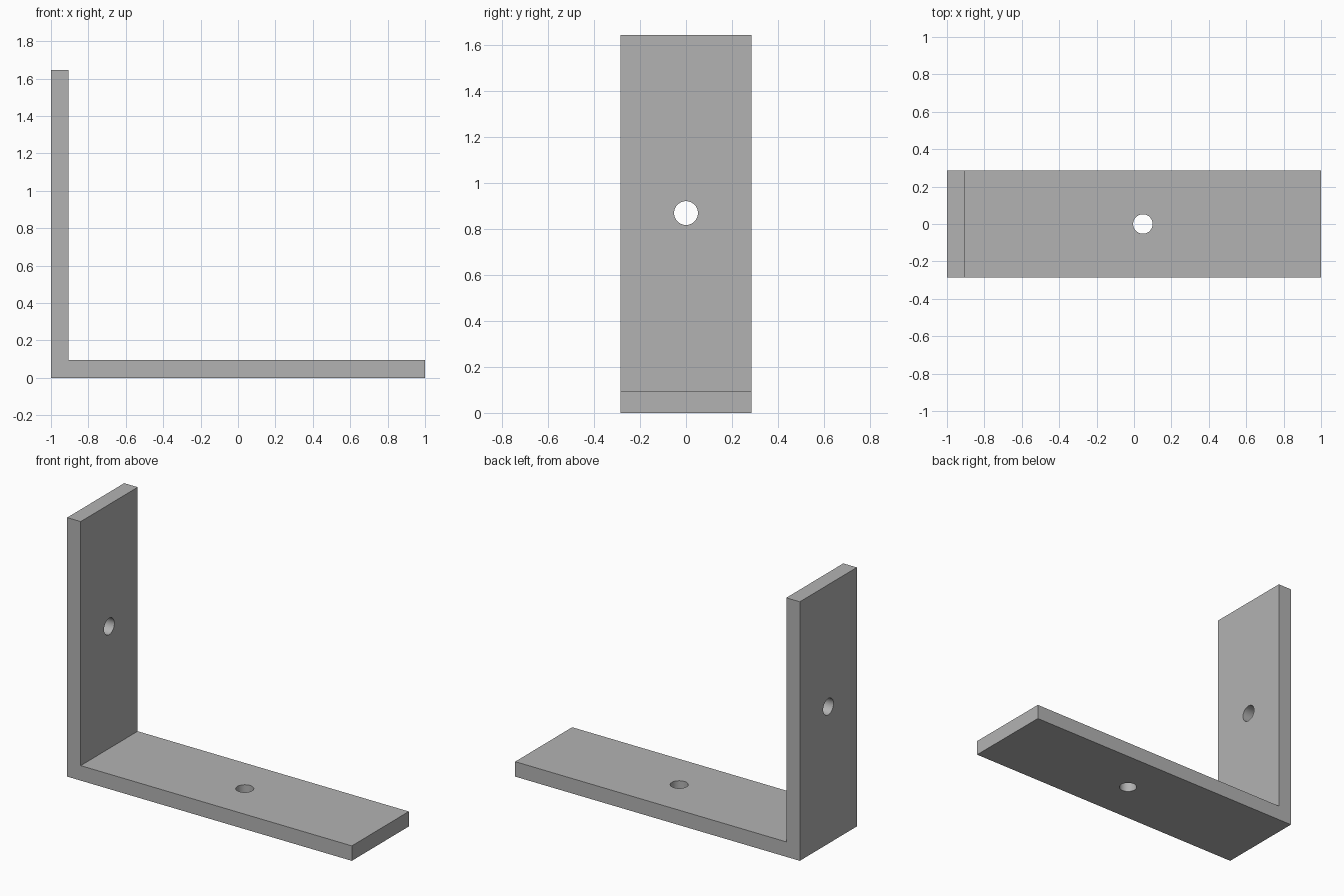
import bpy
import bmesh
import math
from mathutils import Vector

cube = bpy.data.objects.get("Cube")
if cube:
    bpy.data.objects.remove(cube, do_unlink=True)

LENGTH, HEIGHT, HALF_WIDTH, THICK = 2.0, 1.645, 0.286, 0.095
HOLE_RADIUS = 0.052
LEFT = -LENGTH / 2
INNER = LEFT + THICK

# Plain grey metal
grey = bpy.data.materials.new("grey_metal")
grey.use_nodes = True
grey.diffuse_color = (0.45, 0.45, 0.45, 1)
grey.node_tree.nodes["Principled BSDF"].inputs["Base Color"].default_value = grey.diffuse_color


def add_object(name, bm):
    bmesh.ops.recalc_face_normals(bm, faces=bm.faces)
    mesh = bpy.data.meshes.new(name)
    bm.to_mesh(mesh)
    bm.free()
    mesh.materials.append(grey)
    obj = bpy.data.objects.new(name, mesh)
    bpy.context.collection.objects.link(obj)
    return obj


# L-shaped profile extruded across the width
profile = [(LEFT, 0), (-LEFT, 0), (-LEFT, THICK),
           (INNER, THICK), (INNER, HEIGHT), (LEFT, HEIGHT)]
bm = bmesh.new()
side = bm.faces.new([bm.verts.new((x, -HALF_WIDTH, z)) for x, z in profile])
extruded = bmesh.ops.extrude_face_region(bm, geom=[side])["geom"]
bmesh.ops.translate(bm, vec=(0, 2 * HALF_WIDTH, 0),
                    verts=[v for v in extruded if isinstance(v, bmesh.types.BMVert)])
bracket = add_object("angle_bracket", bm)


# Screw hole centred on the inner face of each arm
def drill(name, location, axis):
    bm = bmesh.new()
    bmesh.ops.create_cone(bm, cap_ends=True, segments=48, radius1=HOLE_RADIUS,
                          radius2=HOLE_RADIUS, depth=THICK * 3)
    cutter = add_object(name, bm)
    cutter.location = location
    cutter.rotation_euler = Vector(axis).to_track_quat('Z', 'Y').to_euler()
    bpy.context.view_layer.update()
    cut = bracket.modifiers.new(name, 'BOOLEAN')
    cut.operation = 'DIFFERENCE'
    cut.solver = 'EXACT'
    cut.object = cutter
    bpy.context.view_layer.objects.active = bracket
    bpy.ops.object.modifier_apply(modifier=cut.name)
    bpy.data.objects.remove(cutter, do_unlink=True)


bpy.ops.object.select_all(action='DESELECT')
bracket.select_set(True)
drill("base_hole", ((INNER - LEFT) / 2, 0, THICK / 2), (0, 0, 1))
drill("upright_hole", (LEFT + THICK / 2, 0, (HEIGHT + THICK) / 2), (1, 0, 0))

# Smooth hole walls, sharp plate edges
bpy.ops.object.shade_smooth_by_angle(angle=math.radians(30))
